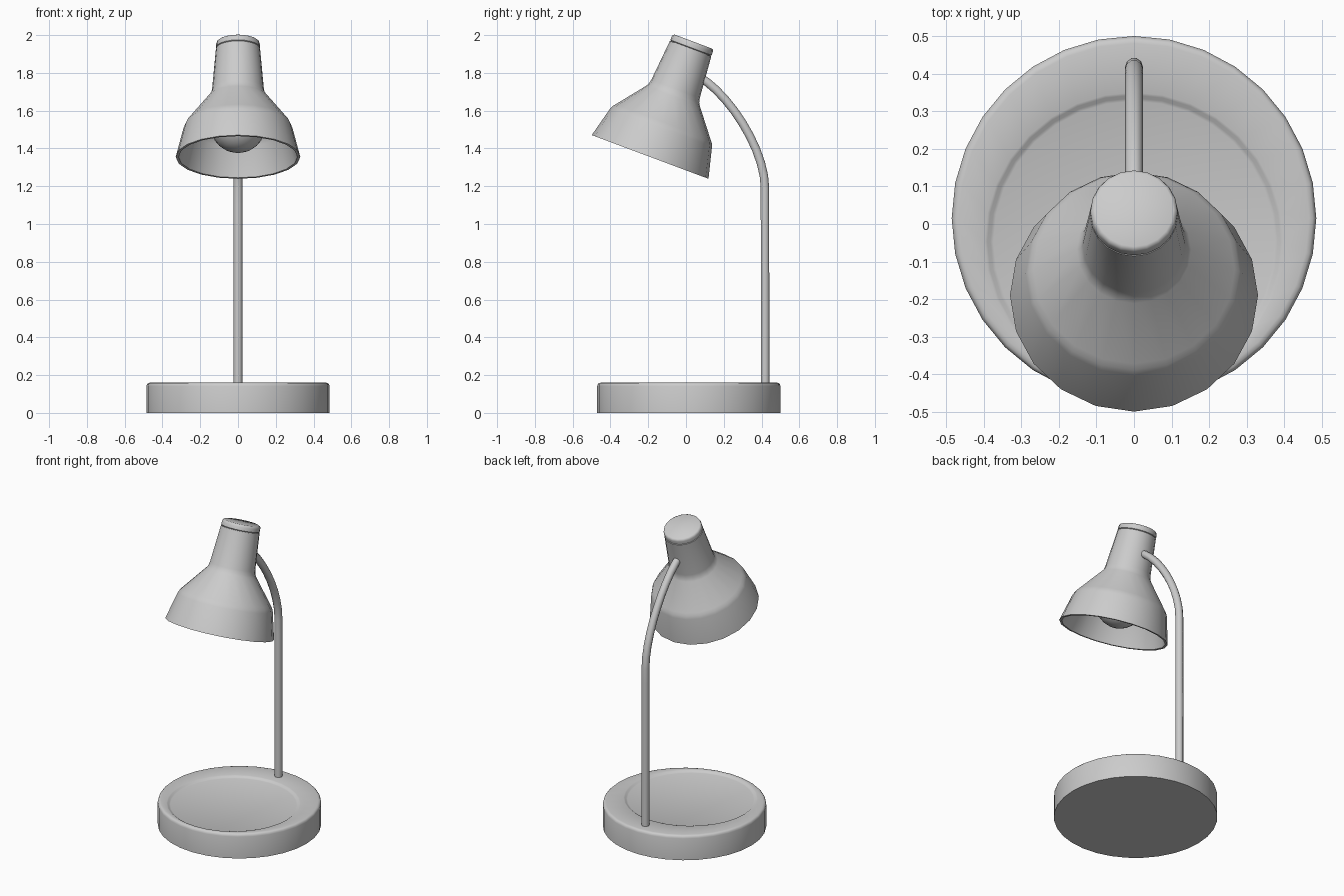
import bpy, bmesh, math
from mathutils import Matrix, Vector

if "Cube" in bpy.data.objects:
    bpy.data.objects.remove(bpy.data.objects["Cube"])

grey = bpy.data.materials.new("light grey")
grey.diffuse_color = (0.6, 0.6, 0.6, 1)
grey.use_nodes = True
grey.node_tree.nodes["Principled BSDF"].inputs["Base Color"].default_value = grey.diffuse_color

def smooth(ob, angle=40):
    bpy.ops.object.select_all(action='DESELECT')
    ob.select_set(True)
    bpy.context.view_layer.objects.active = ob
    bpy.ops.object.shade_smooth_by_angle(angle=math.radians(angle))

def lathe(name, profile, sides, matrix, angle=40):
    """Spin (radius, height[, y shift]) points round z; radius 0 closes with a pole."""
    bm = bmesh.new()
    rings = []
    for p in profile:
        r, z, dy = (*p, 0)[:3]
        if r == 0:
            rings.append([bm.verts.new((0, dy, z))])
        else:
            rings.append([bm.verts.new((r * math.cos(2 * math.pi * i / sides),
                                        dy + r * math.sin(2 * math.pi * i / sides), z))
                          for i in range(sides)])
    for a, b in zip(rings, rings[1:]):
        for i in range(sides):
            j = (i + 1) % sides
            quad = [a[i % len(a)], a[j % len(a)], b[j % len(b)], b[i % len(b)]]
            bm.faces.new(list(dict.fromkeys(quad)))
    bmesh.ops.recalc_face_normals(bm, faces=bm.faces)
    bm.transform(matrix)
    me = bpy.data.meshes.new(name)
    bm.to_mesh(me)
    bm.free()
    ob = bpy.data.objects.new(name, me)
    bpy.context.collection.objects.link(ob)
    me.materials.append(grey)
    smooth(ob, angle)
    return ob

# Round base with softened rim and an off-centre shallow dish
D = -0.062
lathe("base", [(0, 0), (0.485, 0), (0.485, 0.142), (0.482, 0.152), (0.476, 0.158),
               (0.466, 0.16), (0.397, 0.16, D), (0.39, 0.157, D), (0.382, 0.151, D),
               (0.374, 0.148, D), (0, 0.148, D)],
      32, Matrix.Translation((0, 0.015, 0)))

# Tilted head: everything on it is spun round the head axis
head = Matrix.Translation((0, -0.19, 1.355)) @ Matrix.Rotation(math.radians(-20.5), 4, 'X')

# Hollow shade
outer = [(0.33, 0), (0.288, 0.165), (0.280, 0.183), (0.268, 0.198), (0.152, 0.345),
         (0.142, 0.362), (0.137, 0.385), (0.117, 0.612)]
inner = [(0, 0.58), (0.105, 0.58), (0.123, 0.38), (0.138, 0.338), (0.258, 0.188),
         (0.272, 0.162), (0.315, 0)]
lathe("shade", [(0, 0.612)] + outer[::-1] + inner[::-1] + [], 20, head)

# Cap closing the top of the shade
lathe("shade_cap", [(0, 0.605), (0.112, 0.605), (0.112, 0.614), (0.117, 0.618), (0.116, 0.638),
                    (0.113, 0.647), (0.105, 0.652), (0, 0.652)], 20, head)

# Bulb with a neck running up into the shade
R, C = 0.148, 0.18
bulb = [(0, C - R)] + [(R * math.sin(t), C - R * math.cos(t))
                       for t in (math.radians(a) for a in range(15, 136, 15))]
lathe("bulb", bulb + [(0.07, 0.34), (0.06, 0.50), (0, 0.50)], 20, head)

# Stem: straight pole bending over into the back of the shade
cu = bpy.data.curves.new("stem", 'CURVE')
cu.dimensions = '3D'
cu.bevel_depth = 0.0235
cu.bevel_resolution = 3
cu.resolution_u = 10
cu.use_fill_caps = True
sp = cu.splines.new('BEZIER')
sp.bezier_points.add(2)
path = [((0.419, 0.14), (0.419, 0.10), (0.419, 0.40)),
        ((0.418, 1.19), (0.418, 0.90), (0.418, 1.40)),
        ((0.06, 1.785), (0.22, 1.70), (0.02, 1.81))]
for bp, (co, left, right) in zip(sp.bezier_points, path):
    bp.handle_left_type = bp.handle_right_type = 'FREE'
    bp.co, bp.handle_left, bp.handle_right = (Vector((0, *p)) for p in (co, left, right))
stem = bpy.data.objects.new("stem", cu)
bpy.context.collection.objects.link(stem)
cu.materials.append(grey)
bpy.ops.object.select_all(action='DESELECT')
stem.select_set(True)
bpy.context.view_layer.objects.active = stem
bpy.ops.object.convert(target='MESH')
smooth(bpy.context.view_layer.objects.active)
